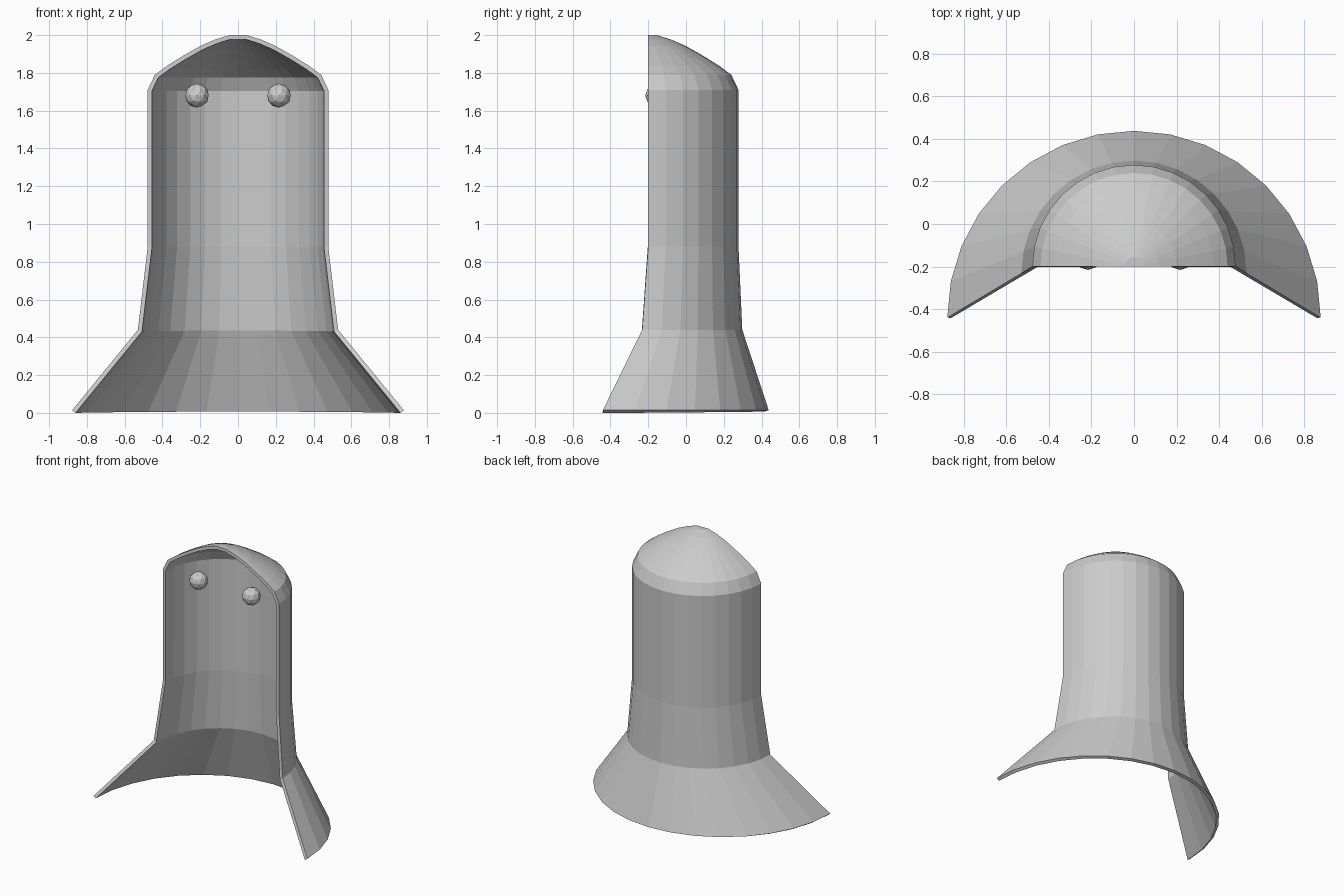
import bpy, bmesh, math

if "Cube" in bpy.data.objects:
    bpy.data.objects.remove(bpy.data.objects["Cube"])

grey = bpy.data.materials.new("plain grey")
grey.diffuse_color = (0.6, 0.6, 0.6, 1)
grey.use_nodes = True
grey.node_tree.nodes["Principled BSDF"].inputs["Base Color"].default_value = grey.diffuse_color

SEGMENTS = 16       # facets around the half circle
WALL = 0.023


def finish(name, bm):
    mesh = bpy.data.meshes.new(name)
    bm.to_mesh(mesh)
    bm.free()
    mesh.materials.append(grey)
    obj = bpy.data.objects.new(name, mesh)
    bpy.context.collection.objects.link(obj)
    return obj


# Half-round hooded shell: rings of (radius, centre y, height), bottom to top
rings = [
    (0.878, -0.44, 0.014), (0.53, -0.232, 0.44), (0.478, -0.2, 0.88),
    (0.478, -0.2, 1.71), (0.44, -0.2, 1.79), (0.375, -0.2, 1.838),
    (0.295, -0.2, 1.888), (0.2, -0.2, 1.942), (0.12, -0.2, 1.977),
    (0.045, -0.2, 2.0),
]
bm = bmesh.new()
loops = []
for r, cy, z in rings:
    angles = [math.pi * i / SEGMENTS for i in range(SEGMENTS + 1)]
    loops.append([bm.verts.new((r * math.cos(a), cy + r * math.sin(a), z))
                  for a in angles])
for low, high in zip(loops, loops[1:]):
    for i in range(SEGMENTS):
        bm.faces.new((low[i], low[i + 1], high[i + 1], high[i]))
apex = bm.verts.new((0, -0.2, 2.0))
for i in range(SEGMENTS):
    bm.faces.new((loops[-1][i], loops[-1][i + 1], apex))
shell = finish("hooded_shell", bm)

# Wall thickness, grown inwards
solid = shell.modifiers.new("wall", 'SOLIDIFY')
solid.thickness = WALL
solid.offset = -1
solid.use_even_offset = True

# Eyes: small faceted balls
for side, name in ((-1, "left_eye"), (1, "right_eye")):
    bm = bmesh.new()
    bmesh.ops.create_icosphere(bm, subdivisions=2, radius=0.064)
    eye = finish(name, bm)
    eye.location = (side * 0.217, -0.152, 1.68)
